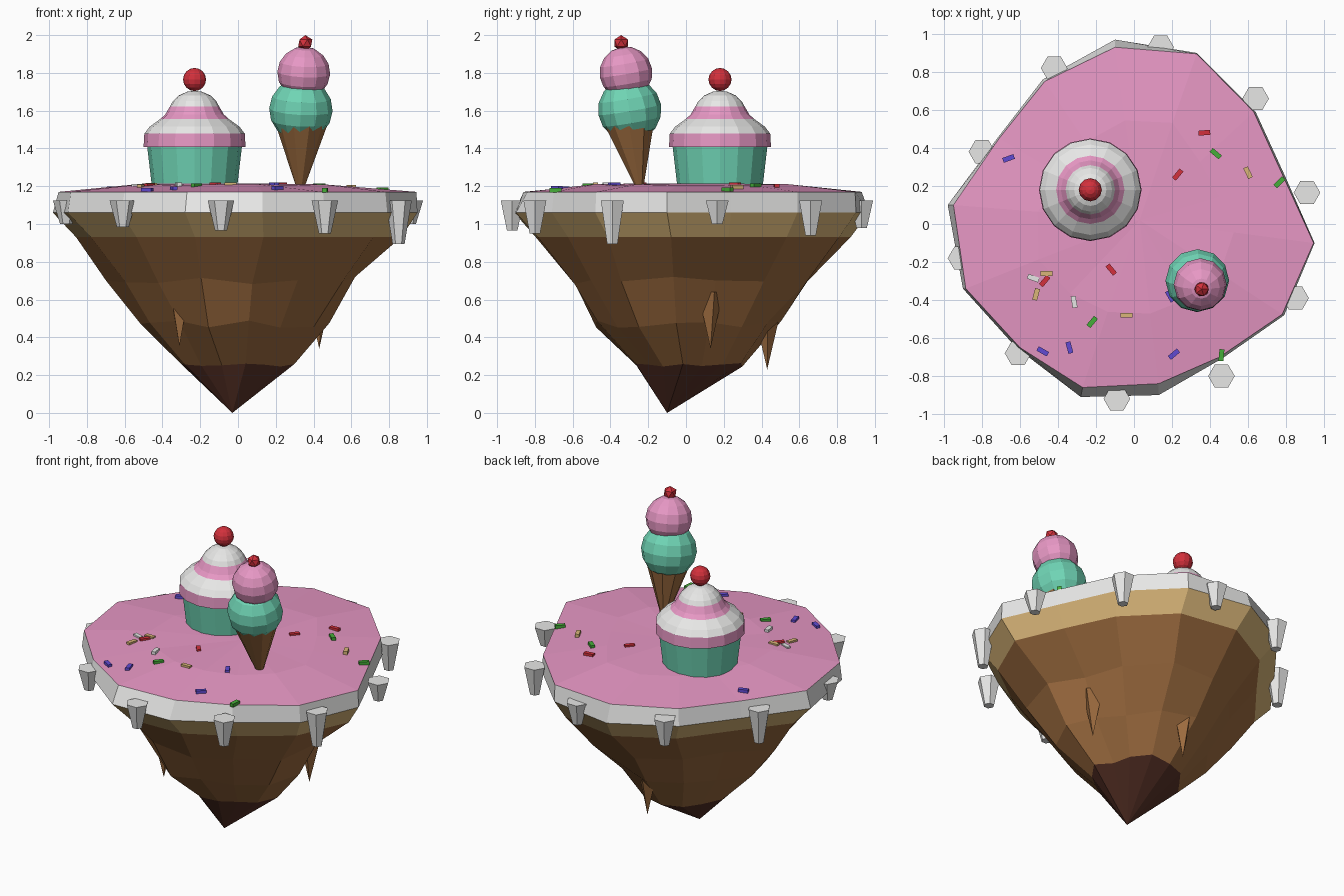
import bpy, bmesh, math, random
from mathutils import Vector, Matrix

if "Cube" in bpy.data.objects:
    bpy.data.objects.remove(bpy.data.objects["Cube"])

random.seed(4)


def material(name, r, g, b):
    m = bpy.data.materials.new(name)
    m.diffuse_color = (r, g, b, 1)
    m.use_nodes = True
    m.node_tree.nodes["Principled BSDF"].inputs["Base Color"].default_value = m.diffuse_color
    return m


PINK = material("pink_icing", 0.82, 0.32, 0.57)
WHITE = material("white_icing", 0.90, 0.90, 0.89)
TAN = material("tan_sponge", 0.70, 0.47, 0.19)
BROWN = material("caramel_brown", 0.34, 0.15, 0.05)
DARK = material("dark_chocolate", 0.10, 0.032, 0.02)
MINT = material("mint", 0.16, 0.66, 0.46)
RED = material("cherry_red", 0.65, 0.03, 0.045)
GREEN = material("sprinkle_green", 0.06, 0.42, 0.04)
BLUE = material("sprinkle_blue", 0.12, 0.07, 0.65)


def finish(name, bm, mats):
    bmesh.ops.recalc_face_normals(bm, faces=bm.faces)
    me = bpy.data.meshes.new(name)
    bm.to_mesh(me)
    bm.free()
    for m in mats:
        me.materials.append(m)
    ob = bpy.data.objects.new(name, me)
    bpy.context.collection.objects.link(ob)
    return ob


def loft(name, rings, mats, bands):
    """Skin rings of points; a one-point ring is an apex. bands = material per gap."""
    bm = bmesh.new()
    vs = [[bm.verts.new(p) for p in ring] for ring in rings]
    for a, b, mi in zip(vs, vs[1:], bands):
        n = max(len(a), len(b))
        for i in range(n):
            j = (i + 1) % n
            loop = [a[i % len(a)], a[j % len(a)], b[j % len(b)], b[i % len(b)]]
            bm.faces.new(list(dict.fromkeys(loop))).material_index = mi
    for ring, mi in ((vs[0], bands[0]), (vs[-1], bands[-1])):
        if len(ring) > 1:
            bm.faces.new(ring).material_index = mi
    return finish(name, bm, mats)


def lathe(name, profile, sides, mats, bands=None, lean=(0, 0)):
    """Profile of (radius, z) about the local z axis; lean shifts x, y per unit of z."""
    z0 = profile[0][1]
    rings = []
    for r, z in profile:
        cx, cy = lean[0] * (z - z0), lean[1] * (z - z0)
        angles = [2 * math.pi * i / sides for i in range(sides)] if r else [0]
        rings.append([(cx + r * math.cos(a), cy + r * math.sin(a), z) for a in angles])
    return loft(name, rings, mats, bands or [0] * (len(profile) - 1))


def ball(name, loc, r, mat, seg=12, rows=8):
    bm = bmesh.new()
    bmesh.ops.create_uvsphere(bm, u_segments=seg, v_segments=rows, radius=r)
    ob = finish(name, bm, [mat])
    ob.location = loc
    return ob


# Floating island: irregular 14-sided outline lofted down to a point
outer = [(0.95, -0.10), (0.80, 0.24), (0.64, 0.59), (0.33, 0.90), (-0.10, 0.97),
         (-0.48, 0.76), (-0.72, 0.45), (-0.98, 0.10), (-0.90, -0.34), (-0.62, -0.65),
         (-0.28, -0.91), (0.13, -0.90), (0.46, -0.71), (0.79, -0.48)]
rim = [(0.945, -0.10), (0.79, 0.24), (0.63, 0.59), (0.33, 0.895), (-0.10, 0.93),
       (-0.47, 0.75), (-0.71, 0.45), (-0.95, 0.10), (-0.885, -0.34), (-0.60, -0.65),
       (-0.27, -0.86), (0.13, -0.84), (0.45, -0.70), (0.78, -0.475)]


def ring(base, s, z, dx=0, dy=0, jit=0.0, jz=0.0):
    out = []
    for x, y in base:
        k = s * (1 + random.uniform(-jit, jit))
        out.append((x * k + dx, y * k + dy, z + random.uniform(-jz, jz)))
    return out


loft("island", [
    [(0.03, 0.02, 1.215)],
    ring(rim, 0.56, 1.208, 0.01, 0.01, 0.05, 0.006),
    ring(rim, 1.0, 1.17),
    ring(outer, 1.0, 1.06),
    ring(outer, 0.89, 0.93, 0.02, 0.01, 0.01),
    ring(outer, 0.68, 0.70, -0.01, 0.0, 0.05, 0.02),
    ring(outer, 0.50, 0.47, -0.01, 0.0, 0.05, 0.02),
    ring(outer, 0.30, 0.255, 0.0, 0.015, 0.05, 0.01),
    [(-0.03, -0.10, 0.0)],
], [PINK, WHITE, TAN, BROWN, DARK], [0, 0, 1, 2, 3, 3, 3, 4])

# Icing drips round the rim: x, y, bottom height
for i, (x, y, zb) in enumerate([
        (0.91, 0.165, 1.0), (0.64, 0.66, 0.94), (0.14, 0.93, 0.98), (-0.42, 0.82, 0.95),
        (-0.80, 0.38, 0.90), (-0.91, -0.18, 1.0), (-0.61, -0.68, 0.985), (-0.09, -0.92, 0.965),
        (0.46, -0.80, 0.95), (0.85, -0.39, 0.895)]):
    d = lathe(f"icing_drip_{i}", [(0.07, 1.125), (0.032, zb)], 6, [WHITE])
    d.location = (x, y, 0)

# Rock spikes hanging from the underside
for i, (x, y, z) in enumerate([(0.43, 0.13, 0.34), (-0.02, 0.43, 0.23), (-0.31, -0.33, 0.35)]):
    s = lathe(f"rock_spike_{i}", [(0.07, z + 0.30), (0, z)], 4, [BROWN])
    s.location = (x, y, 0)
    s.rotation_euler.z = math.atan2(y, x)

# Cupcake: wrapper, striped frosting, cherry
CX, CY = -0.23, 0.18
w = lathe("cupcake_wrapper", [(0.225, 1.19), (0.252, 1.42)], 16, [MINT])
f = lathe("cupcake_frosting", [
    (0.27, 1.408), (0.266, 1.478), (0.238, 1.515), (0.18, 1.557), (0.155, 1.58),
    (0.13, 1.623), (0.115, 1.65), (0.085, 1.68), (0.04, 1.70), (0, 1.705)],
    16, [PINK, WHITE], [0, 1, 1, 0, 0, 1, 1, 1, 1])
for ob in (w, f):
    ob.location = (CX, CY, 0)
ball("cupcake_cherry", (CX, CY, 1.765), 0.061, RED)

# Ice cream: leaning cone, two scoops, small cherry
cone = lathe("waffle_cone", [(0.02, 1.19), (0.135, 1.52)], 10, [BROWN], lean=(0.02, -0.17))
cone.location = (0.33, -0.245, 0)
for name, loc, r, m in (("mint_scoop", (0.333, -0.298, 1.605), 0.168, MINT),
                        ("pink_scoop", (0.348, -0.318, 1.80), 0.14, PINK)):
    ball(name, loc, r, m).rotation_euler = (0.17, 0.05, 0)
bm = bmesh.new()
bmesh.ops.create_icosphere(bm, subdivisions=1, radius=0.042)
finish("ice_cream_cherry", bm, [RED]).location = (0.356, -0.343, 1.958)

# Sprinkles: x, y, turn in degrees, colour
for i, (x, y, a, m) in enumerate([
        (-0.66, 0.345, 20, BLUE), (0.37, 0.48, 5, RED), (0.43, 0.37, -40, GREEN),
        (0.23, 0.26, 50, RED), (0.60, 0.27, -65, TAN), (0.765, 0.22, 45, GREEN),
        (-0.12, -0.24, -50, RED), (-0.53, -0.285, -20, WHITE), (-0.46, -0.26, 0, TAN),
        (-0.47, -0.30, 50, RED), (-0.515, -0.37, 75, TAN), (-0.315, -0.41, -80, WHITE),
        (-0.22, -0.515, 50, GREEN), (-0.04, -0.48, 0, TAN), (-0.48, -0.67, -30, BLUE),
        (-0.34, -0.65, -75, BLUE), (0.21, -0.685, 40, BLUE), (0.46, -0.69, 85, GREEN),
        (0.19, -0.38, -60, BLUE)]):
    r = math.hypot(x, y)
    z = 1.21 - 0.038 * max(0, r - 0.5) / 0.4
    bm = bmesh.new()
    bmesh.ops.create_cube(bm, size=1, matrix=Matrix.Diagonal((0.062, 0.026, 0.022, 1)))
    ob = finish(f"sprinkle_{i}", bm, [m])
    ob.location = (x, y, z)
    ob.rotation_euler.z = math.radians(a)
